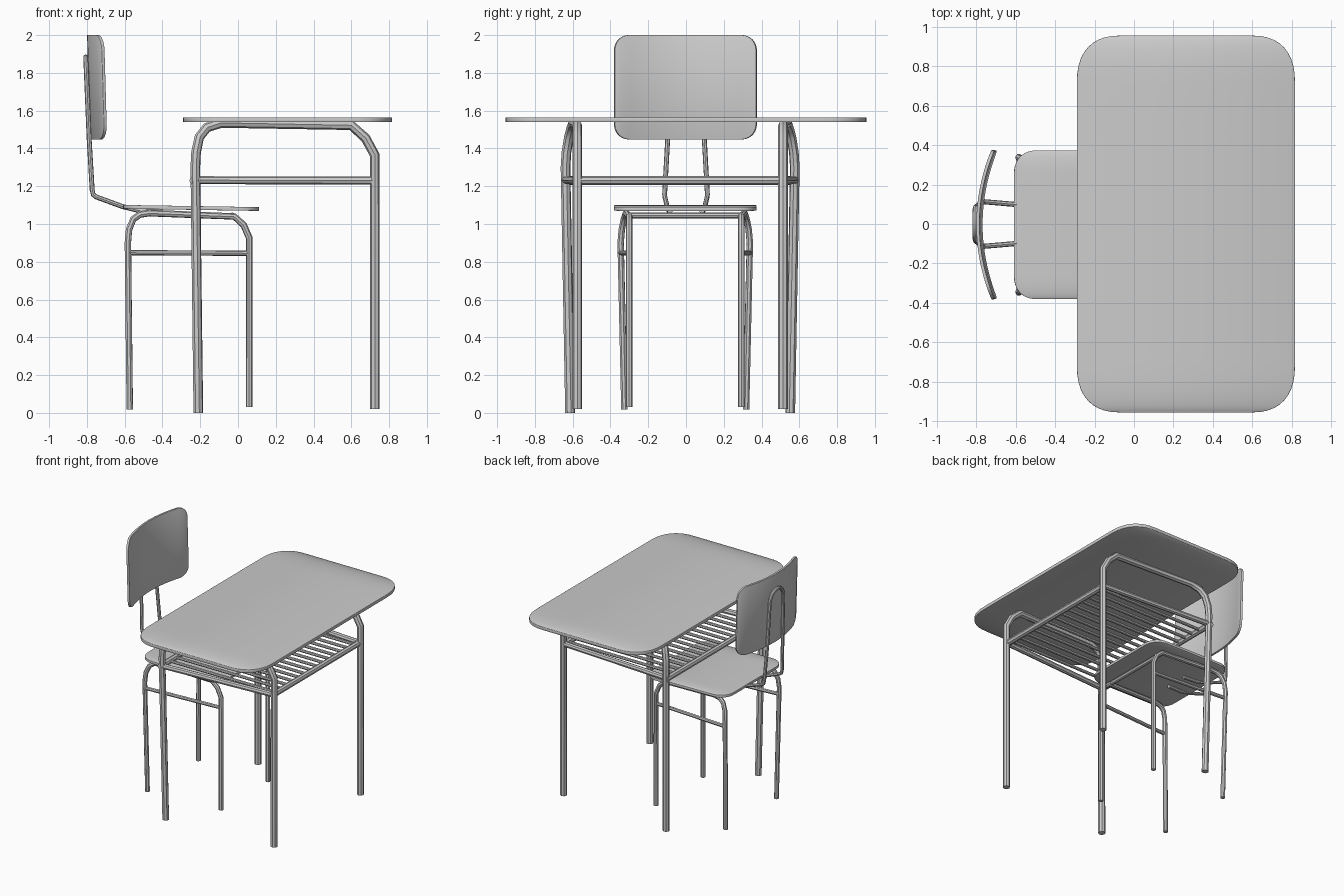
import bpy, math
from mathutils import Vector

if "Cube" in bpy.data.objects:
    bpy.data.objects.remove(bpy.data.objects["Cube"])


def finish(obj):
    bpy.ops.object.select_all(action='DESELECT')
    obj.select_set(True)
    bpy.context.view_layer.objects.active = obj


def tube(name, paths, radius, res=2):
    """Round tubes swept along point paths, joined in one object."""
    cu = bpy.data.curves.new(name, 'CURVE')
    cu.dimensions = '3D'
    cu.bevel_depth = radius
    cu.bevel_resolution = res
    cu.use_fill_caps = True
    for pts in paths:
        sp = cu.splines.new('POLY')
        sp.points.add(len(pts) - 1)
        for p, co in zip(sp.points, pts):
            p.co = (*co, 1)
    obj = bpy.data.objects.new(name, cu)
    bpy.context.collection.objects.link(obj)
    finish(obj)
    bpy.ops.object.convert(target='MESH')
    bpy.ops.object.shade_smooth_by_angle(angle=math.radians(40))
    return obj


def panel(name, hu, hv, ru, rv, thick, place, power=2.0, mid=10):
    """Rounded rectangle made of column strips, placed in space and thickened."""
    n = 10
    corner = []
    for i in range(n + 1):
        a = math.pi / 2 * i / n
        corner.append((hu - ru + ru * math.cos(a) ** (2 / power),
                       hv - rv + rv * math.sin(a) ** (2 / power)))
    flat = [((hu - ru) * (1 - 2 * i / mid), hv) for i in range(1, mid)]
    cols = corner + flat + [(-u, v) for u, v in reversed(corner)]
    verts, faces = [], []
    for u, v in cols:
        verts += [place(u, -v), place(u, v)]
    for i in range(len(cols) - 1):
        a = 2 * i
        faces.append((a, a + 1, a + 3, a + 2))
    me = bpy.data.meshes.new(name)
    me.from_pydata(verts, [], faces)
    obj = bpy.data.objects.new(name, me)
    bpy.context.collection.objects.link(obj)
    s = obj.modifiers.new('thickness', 'SOLIDIFY')
    s.thickness = thick
    s.offset = 0
    b = obj.modifiers.new('soft edge', 'BEVEL')
    b.width = thick * 0.3
    b.segments = 2
    b.limit_method = 'ANGLE'
    b.angle_limit = math.radians(50)
    finish(obj)
    bpy.ops.object.shade_smooth_by_angle(angle=math.radians(40))
    return obj


# Desk top, seat and curved backrest
panel('desk_top', 0.955, 0.553, 0.25, 0.23, 0.026,
      lambda u, v: (0.263 + v, u, 1.552), power=2.5)
panel('seat', 0.377, 0.36, 0.12, 0.12, 0.02,
      lambda u, v: (-0.248 + v, u - 0.004, 1.085 - 0.016 * v), power=2.3)
panel('backrest', 0.376, 0.277, 0.09, 0.09, 0.016,
      lambda u, v: (-0.783 + 0.075 * (u / 0.376) ** 2 - 0.008 * v / 0.277,
                    u - 0.003, 1.724 + v), power=2.3, mid=16)

# Desk side frames: (x, distance from centre line, z)
desk_leg = [(-0.21, 0.583, 0.0), (-0.226, 0.607, 1.3), (-0.222, 0.602, 1.38),
            (-0.205, 0.589, 1.46), (-0.165, 0.576, 1.51), (-0.09, 0.567, 1.535),
            (0.6, 0.545, 1.522), (0.675, 0.545, 1.455), (0.724, 0.545, 1.365),
            (0.724, 0.545, 0.02)]
# Chair side frames
chair_leg = [(-0.573, 0.322, 0.018), (-0.583, 0.342, 0.9), (-0.577, 0.336, 0.97),
             (-0.555, 0.325, 1.025), (-0.52, 0.317, 1.05), (-0.47, 0.312, 1.058),
             (-0.02, 0.296, 1.04), (0.03, 0.296, 0.995), (0.06, 0.296, 0.925),
             (0.06, 0.296, 0.03)]
DESK_Y, CHAIR_Y = -0.031, -0.004
for side, s in (('left', -1), ('right', 1)):
    tube('desk_frame_' + side, [[(x, DESK_Y + s * y, z) for x, y, z in desk_leg]], 0.026)
    tube('chair_frame_' + side, [[(x, CHAIR_Y + s * y, z) for x, y, z in chair_leg]], 0.018)
    tube('chair_side_bar_' + side, [[(-0.582, CHAIR_Y + s * 0.34, 0.848),
                                     (0.06, CHAIR_Y + s * 0.296, 0.845)]], 0.014)
    tube('rack_side_bar_' + side, [[(-0.225, DESK_Y + s * 0.606, 1.232),
                                    (0.724, DESK_Y + s * 0.545, 1.23)]], 0.021)

# Book rack under the desk top
tube('rack_long_bars', [[(x, DESK_Y - y, 1.23), (x, DESK_Y + y, 1.23)]
                        for x, y in ((-0.235, 0.62), (0.715, 0.545))], 0.023)
count = 14
slats = []
for i in range(count):
    y = DESK_Y - 0.5 + i / (count - 1)
    slats.append([(-0.23, y, 1.23), (0.715, y, 1.23)])
tube('rack_slats', slats, 0.012)

# Cross bar below the seat front
tube('chair_cross_bar', [[(-0.03, CHAIR_Y - 0.3, 1.045), (-0.03, CHAIR_Y + 0.3, 1.045)]], 0.016)

# Hoop rod carrying the backrest
half = [(-0.40, 0.085, 1.066), (-0.52, 0.092, 1.07), (-0.61, 0.1, 1.092), (-0.75, 0.112, 1.143),
        (-0.766, 0.113, 1.155), (-0.772, 0.112, 1.18), (-0.788, 0.097, 1.45)]
for i in range(6):
    a = math.pi / 2 * i / 6
    z = 1.8 + 0.085 * math.sin(a)
    half.append((-0.788 - 0.018 * (z - 1.45) / 0.43, 0.085 * math.cos(a), z))
hoop = half + [(-0.806, 0, 1.885)] + [(x, -y, z) for x, y, z in reversed(half)]
tube('backrest_hoop', [hoop], 0.013)
